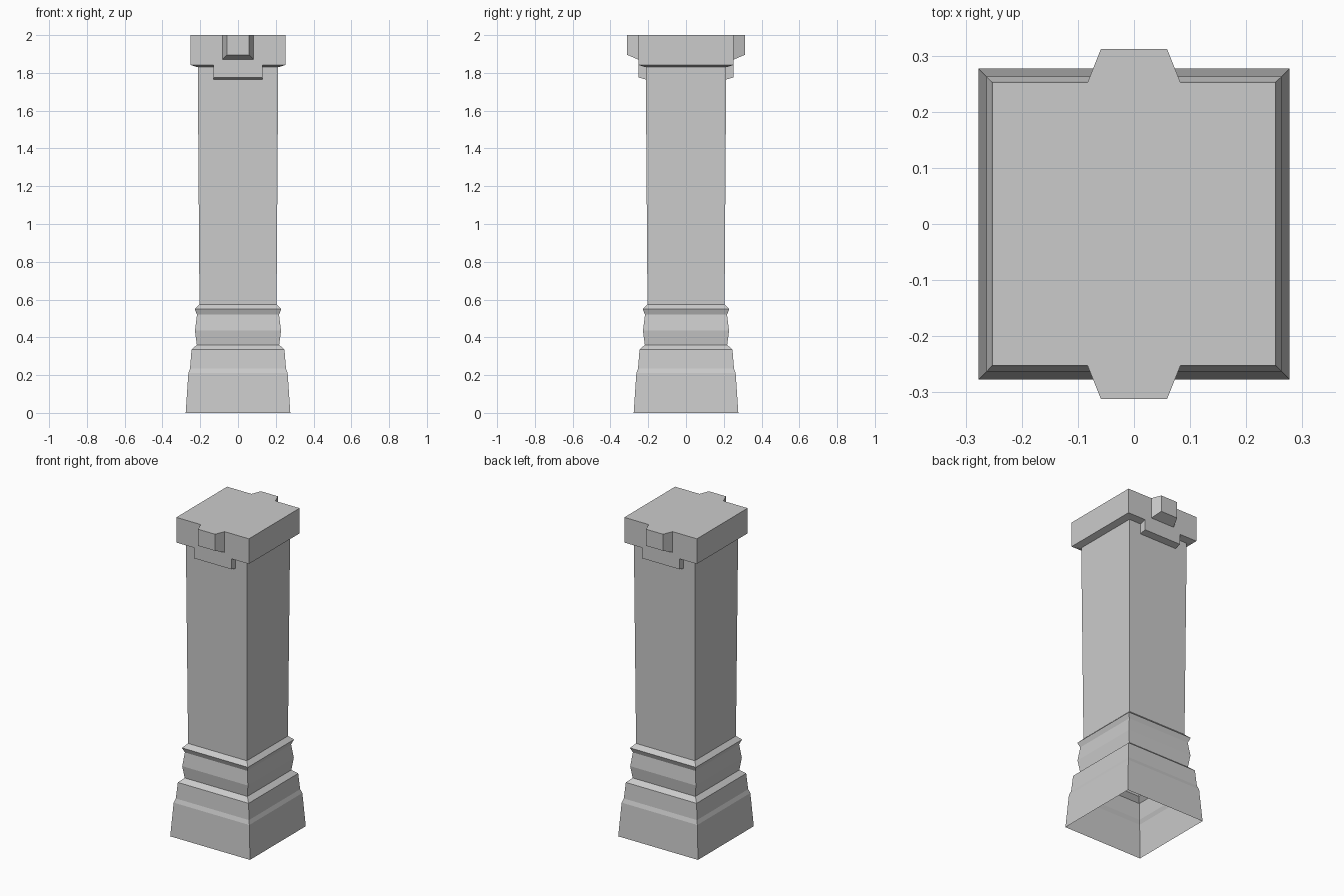
import bpy, bmesh

if "Cube" in bpy.data.objects:
    bpy.data.objects.remove(bpy.data.objects["Cube"])


def finish(bm, name):
    bmesh.ops.recalc_face_normals(bm, faces=bm.faces)
    mesh = bpy.data.meshes.new(name)
    bm.to_mesh(mesh)
    bm.free()
    obj = bpy.data.objects.new(name, mesh)
    bpy.context.collection.objects.link(obj)
    return obj


def bridge(bm, a, b):
    n = len(a)
    for i in range(n):
        bm.faces.new((a[i], a[(i + 1) % n], b[(i + 1) % n], b[i]))


def square_stack(name, profile, top=False):
    """Square rings of (half width, z) joined into a shell open at the bottom."""
    bm = bmesh.new()
    rings = [[bm.verts.new((sx * h, sy * h, z))
              for sx, sy in ((-1, -1), (1, -1), (1, 1), (-1, 1))]
             for h, z in profile]
    for a, b in zip(rings, rings[1:]):
        bridge(bm, a, b)
    if top:
        bm.faces.new(rings[-1])
    return finish(bm, name)


def face_block(name, side, inner, outer):
    """Block on the front or back; ends are (half width, y, z low, z high)."""
    bm = bmesh.new()
    ends = [[bm.verts.new((x, side * y, z))
             for x, z in ((-w, lo), (w, lo), (w, hi), (-w, hi))]
            for w, y, lo, hi in (inner, outer)]
    bridge(bm, *ends)
    bm.faces.new(ends[1])
    obj = finish(bm, name)
    # the back end is open, so orient the normals by the outer face
    if obj.data.polygons[-1].normal.y * side < 0:
        obj.data.flip_normals()
    return obj


# moulded pedestal, shaft and cap: one hollow shell, open underneath
square_stack("pillar", [
    (0.277, 0.0), (0.263, 0.21), (0.254, 0.235), (0.246, 0.335),
    (0.218, 0.36), (0.228, 0.435), (0.217, 0.52), (0.229, 0.55),
    (0.204, 0.575), (0.213, 1.83), (0.252, 1.842), (0.252, 2.0)], top=True)

# keystone and the bracket beneath it, on front and back
for side, label in ((-1, "front"), (1, "back")):
    face_block(label + "_keystone", side,
               (0.083, 0.252, 1.87, 2.0), (0.059, 0.312, 1.896, 2.0))
    face_block(label + "_bracket", side,
               (0.13, 0.212, 1.765, 1.842), (0.13, 0.252, 1.776, 1.842))
